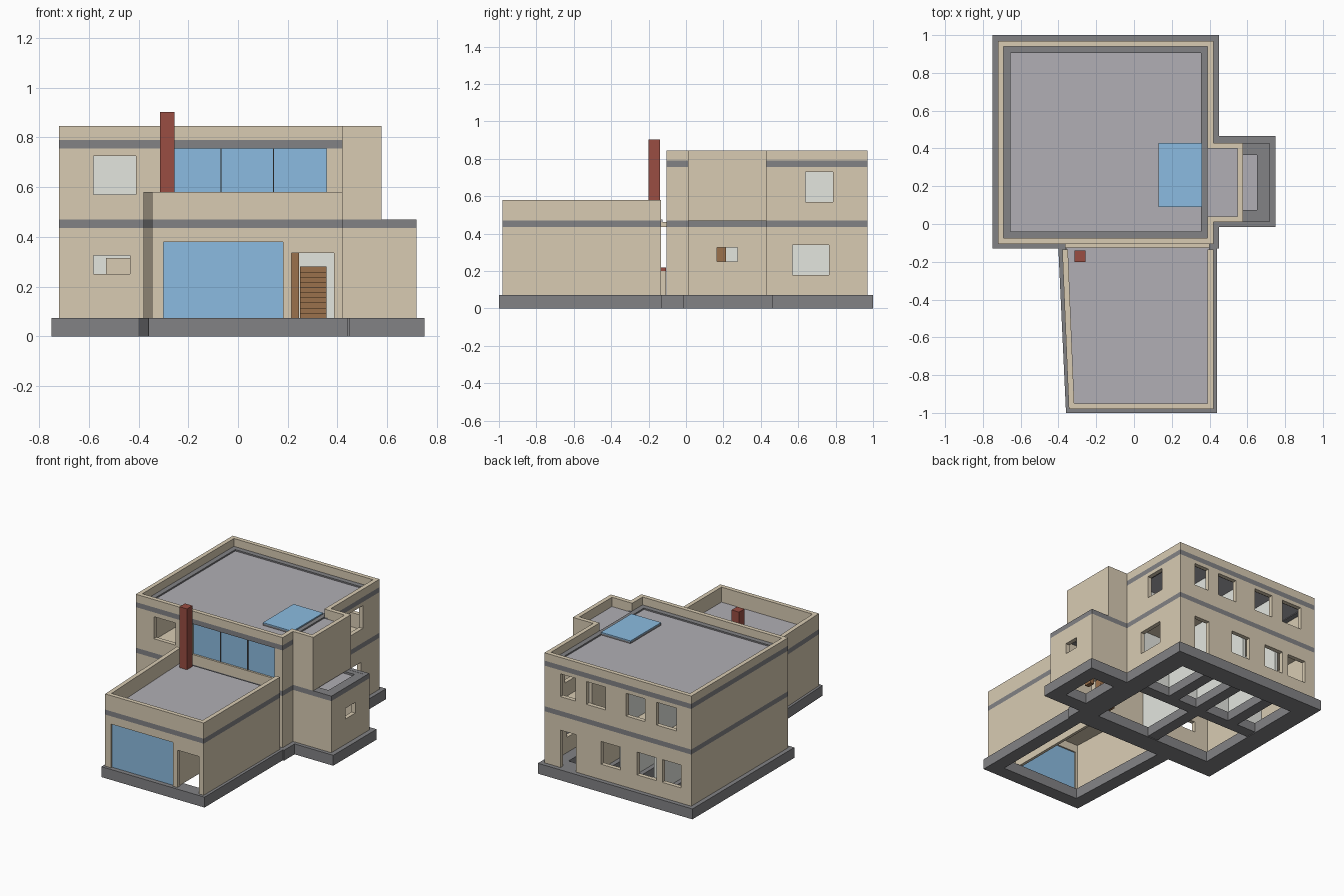
import bpy
import bmesh
from mathutils import Vector

cube = bpy.data.objects.get("Cube")
if cube:
    bpy.data.objects.remove(cube, do_unlink=True)


def material(name, rgb):
    m = bpy.data.materials.new(name)
    m.use_nodes = True
    m.diffuse_color = (*rgb, 1)
    m.node_tree.nodes["Principled BSDF"].inputs["Base Color"].default_value = (*rgb, 1)
    return m


STUCCO = material("sand stucco", (0.69, 0.60, 0.45))
CONCRETE = material("dark concrete", (0.225, 0.225, 0.235))
ROOF = material("grey roofing", (0.44, 0.43, 0.46))
GLASS = material("blue glass", (0.26, 0.50, 0.75))
BRICK = material("red brick", (0.32, 0.075, 0.055))
WOOD = material("brown wood", (0.33, 0.165, 0.072))
PLASTER = material("white plaster", (0.77, 0.79, 0.74))

# Heights shared by the whole house
BASE, BAND, FLOOR, CORNICE, DECK, TOP = 0.073, 0.435, 0.47, 0.755, 0.79, 0.845
LOW_BAND, HIGH_BAND = (BAND, FLOOR), (CORNICE, DECK)


def finish(name, bm, *mats):
    mesh = bpy.data.meshes.new(name)
    bm.to_mesh(mesh)
    bm.free()
    for m in mats:
        mesh.materials.append(m)
    obj = bpy.data.objects.new(name, mesh)
    bpy.context.collection.objects.link(obj)
    return obj


def rect(x0, x1, y0, y1):
    return [(x0, y0), (x1, y0), (x1, y1), (x0, y1)]


def prism(name, pts, z0, z1, mat, ring=None):
    """Extruded outline; with ring set, only a border of that width."""
    bm = bmesh.new()
    face = bm.faces.new([bm.verts.new((x, y, z0)) for x, y in pts])
    if ring:
        bm.normal_update()
        bmesh.ops.inset_individual(bm, faces=[face], thickness=ring, use_even_offset=True)
        bmesh.ops.delete(bm, geom=[face], context="FACES_ONLY")
    base = bm.faces[:]
    new = bmesh.ops.extrude_face_region(bm, geom=base, use_keep_orig=True)["geom"]
    up = [v for v in new if isinstance(v, bmesh.types.BMVert)]
    bmesh.ops.translate(bm, verts=up, vec=(0, 0, z1 - z0))
    bmesh.ops.recalc_face_normals(bm, faces=bm.faces[:])
    return finish(name, bm, mat)


def box(name, x0, x1, y0, y1, z0, z1, mat):
    return prism(name, rect(x0, x1, y0, y1), z0, z1, mat)


def wall(name, a, b, z0, z1, holes=(), bands=(LOW_BAND,)):
    """Wall from a to b, outside on the right; holes are (start, end, low, high)."""
    a, b = Vector(a), Vector(b)
    axis = 0 if abs(b.x - a.x) > abs(b.y - a.y) else 1
    us, zs = {a[axis], b[axis]}, {z0, z1}
    for u0, u1, low, high in holes:
        us |= {u0, u1}
        zs |= {low, high}
    for band in bands:
        zs |= {z for z in band if z0 < z < z1}
    us, zs = sorted(us, reverse=a[axis] > b[axis]), sorted(zs)
    bm = bmesh.new()
    grid = {}
    for u in us:
        p = a.lerp(b, (u - a[axis]) / (b[axis] - a[axis]))
        for z in zs:
            grid[u, z] = bm.verts.new((p.x, p.y, z))
    for u0, u1 in zip(us, us[1:]):
        for low, high in zip(zs, zs[1:]):
            u, z = (u0 + u1) / 2, (low + high) / 2
            if any(h[0] < u < h[1] and h[2] < z < h[3] for h in holes):
                continue
            f = bm.faces.new([grid[u0, low], grid[u1, low], grid[u1, high], grid[u0, high]])
            f.material_index = int(any(lo < z < hi for lo, hi in bands))
    bmesh.ops.delete(bm, geom=[v for v in bm.verts if not v.link_faces], context="VERTS")
    obj = finish(name, bm, STUCCO, CONCRETE)
    solid = obj.modifiers.new("thickness", "SOLIDIFY")
    solid.thickness = 0.03
    solid.offset = -1


# Plinths, open in the middle
prism("main_plinth", rect(-0.75, 0.45, -0.13, 1.0), 0, BASE, CONCRETE, 0.14)
prism("annex_plinth", rect(0.38, 0.75, -0.015, 0.465), 0, BASE, CONCRETE, 0.1)
prism("garage_plinth", [(-0.36, -1), (0.44, -1), (0.44, -0.03), (-0.405, -0.03)],
      0, BASE, CONCRETE, 0.095)

# Main block walls with their openings
both = (LOW_BAND, HIGH_BAND)
upper = (0.57, 0.73)
lower = (0.18, 0.34)
door = (BASE, 0.335)
wall("main_front_wall", (-0.72, -0.105), (0.42, -0.105), BASE, TOP, [
    (-0.58, -0.41, 0.57, 0.725), (-0.58, -0.435, 0.25, 0.325),
    (-0.28, 0.355, 0.54, CORNICE), (0.21, 0.39, *door)], both)
wall("main_back_wall", (0.42, 0.97), (-0.72, 0.97), BASE, TOP, [
    (0.18, 0.295, *upper), (-0.055, 0.095, *upper),
    (-0.36, -0.215, *upper), (-0.605, -0.45, *upper),
    (0.175, 0.295, *door), (-0.17, -0.02, *lower),
    (-0.45, -0.30, *lower), (-0.64, -0.495, *lower)], both)
wall("main_left_wall", (-0.72, 0.97), (-0.72, -0.105), BASE, TOP, (), both)
wall("main_side_wall_front", (0.42, -0.105), (0.42, 0.04), BASE, TOP, (), both)
wall("main_side_wall_back", (0.42, 0.40), (0.42, 0.97), BASE, TOP, [
    (0.64, 0.785, *upper), (0.57, 0.765, *lower)], both)

# Main floor, roof and skylight
box("upper_floor", -0.69, 0.39, -0.075, 0.94, BAND, FLOOR, STUCCO)
box("main_roof", -0.67, 0.37, -0.055, 0.92, CORNICE + 0.005, 0.78, ROOF)
prism("roof_edge", rect(-0.69, 0.39, -0.075, 0.94), CORNICE, DECK, CONCRETE, 0.035)
box("skylight_frame", 0.13, 0.36, 0.09, 0.43, 0.775, 0.792, CONCRETE)
box("skylight_glass", 0.13, 0.36, 0.09, 0.43, 0.792, 0.799, GLASS)

# Wide upper window of three panes with slim posts
box("upper_window_glass", -0.28, 0.355, -0.091, -0.085, 0.54, CORNICE, GLASS)
for i in (1, 2):
    x = -0.28 + i * 0.635 / 3
    box(f"upper_window_post_{i}", x - 0.002, x + 0.002, -0.100, -0.082, 0.54, CORNICE, CONCRETE)

# Stair tower and low annex
tower = [(0.42, 0.01), (0.577, 0.01), (0.577, 0.43), (0.42, 0.43)]
annex = [(0.42, 0.01), (0.718, 0.01), (0.718, 0.43), (0.42, 0.43)]
for i, side in enumerate(("front", "outer", "back")):
    wall(f"tower_{side}_wall", tower[i], tower[i + 1], FLOOR, TOP, (), ())
    holes = [(0.165, 0.275, 0.25, 0.325)] if side == "outer" else ()
    wall(f"annex_{side}_wall", annex[i], annex[i + 1], BASE, FLOOR, holes)
box("tower_roof", 0.385, 0.55, 0.04, 0.40, 0.755, 0.78, ROOF)
prism("annex_roof_edge", rect(0.43, 0.71, 0.015, 0.425), BAND, FLOOR - 0.001, CONCRETE, 0.06)
box("annex_roof", 0.48, 0.66, 0.07, 0.38, BAND + 0.005, 0.455, ROOF)

# Garage wing with one splayed side
wing = [(-0.38, -0.135), (-0.345, -0.98), (0.42, -0.98), (0.42, -0.135)]
wing_holes = {"front": [(-0.30, 0.18, BASE, 0.38), (0.215, 0.385, *door)]}
for i, side in enumerate(("splayed", "front", "straight")):
    wall(f"garage_{side}_wall", wing[i], wing[i + 1], BASE, 0.58, wing_holes.get(side, ()))
prism("garage_ceiling", [(-0.325, -0.955), (0.40, -0.955), (0.40, -0.1), (-0.365, -0.1)],
      BAND, 0.462, STUCCO)
prism("garage_roof", [(-0.325, -0.955), (0.40, -0.955), (0.40, -0.125), (-0.36, -0.125)],
      0.462, 0.475, ROOF)
box("garage_door_glass", -0.30, 0.18, -0.968, -0.96, BASE, 0.38, GLASS)
box("hall_door", 0.215, 0.245, -0.10, 0.06, BASE, 0.335, WOOD)
box("hall_wall", 0.19, 0.21, -0.955, -0.135, BASE, BAND, STUCCO)

# Fireplace and chimney
box("fireplace", -0.34, -0.23, -0.22, -0.106, BASE, 0.2, STUCCO)
box("mantel", -0.34, -0.23, -0.22, -0.106, 0.2, 0.22, BRICK)
box("chimney", -0.314, -0.256, -0.20, -0.14, 0.22, 0.902, BRICK)

# Staircase
steps = 10
for i in range(steps):
    y = -0.04 + i * 0.025
    box(f"stair_step_{i + 1}", 0.25, 0.355, y, y + 0.025, BASE, BASE + (i + 1) * 0.0207, WOOD)
box("stair_newel", 0.52, 0.55, 0.16, 0.215, BASE, 0.33, WOOD)

# Inner partitions on their footings
partitions = {"cross": (-0.69, 0.39, 0.45, 0.47, PLASTER),
              "long": (-0.16, -0.14, -0.075, 0.94, PLASTER),
              "short": (-0.43, -0.41, 0.45, 0.94, PLASTER),
              "bedroom": (0.07, 0.09, 0.47, 0.94, STUCCO)}
for name, (x0, x1, y0, y1, mat) in partitions.items():
    box(f"{name}_partition", x0, x1, y0, y1, BASE, CORNICE, mat)
    box(f"{name}_footing", x0 - 0.03, x1 + 0.03, y0 - 0.03, y1 + 0.03, 0.005, BASE - 0.002, CONCRETE)
box("bedroom_lining", 0.09, 0.096, 0.47, 0.94, BASE, CORNICE, PLASTER)
box("kitchen_cabinet", -0.53, -0.40, 0.36, 0.449, BASE, 0.315, STUCCO)
